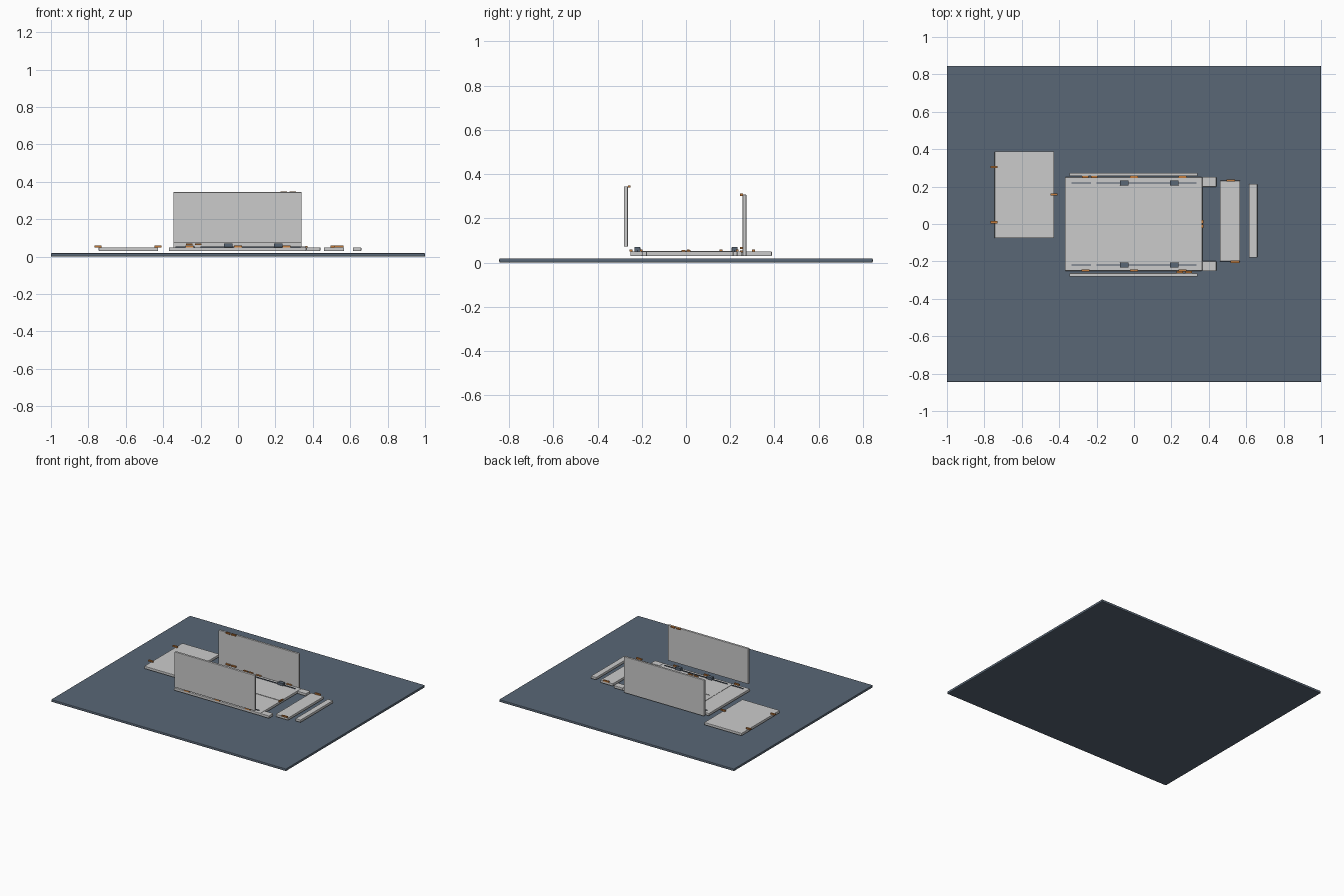
import bpy
import bmesh

cube = bpy.data.objects.get("Cube")
if cube:
    bpy.data.objects.remove(cube)


def material(name, r, g, b):
    m = bpy.data.materials.new(name)
    m.use_nodes = True
    m.diffuse_color = (r, g, b, 1)
    m.node_tree.nodes["Principled BSDF"].inputs["Base Color"].default_value = (r, g, b, 1)
    return m


GREY = material("light grey", 0.6, 0.6, 0.6)
SLATE = material("slate blue", 0.1, 0.135, 0.18)
DARK = material("dark slate", 0.065, 0.09, 0.13)
ORANGE = material("burnt orange", 0.55, 0.2, 0.045)


def box(name, mat, xs, ys, zs, bevel=0.0):
    """Box spanning the given (min, max) ranges, with optional chamfered edges."""
    bm = bmesh.new()
    bmesh.ops.create_cube(bm, size=1)
    for v in bm.verts:
        v.co = [(a + b) / 2 + c * (b - a) for c, (a, b) in zip(v.co, (xs, ys, zs))]
    mesh = bpy.data.meshes.new(name)
    bm.to_mesh(mesh)
    bm.free()
    mesh.materials.append(mat)
    ob = bpy.data.objects.new(name, mesh)
    bpy.context.collection.objects.link(ob)
    if bevel:
        mod = ob.modifiers.new("edge", "BEVEL")
        mod.width = bevel
        mod.segments = 2
    return ob


def block(name, mat, center, size, bevel=0.0):
    return box(name, mat, *[(c - s / 2, c + s / 2) for c, s in zip(center, size)], bevel)


# Ground board
box("base_board", SLATE, (-1, 1), (-0.845, 0.845), (0, 0.019), 0.005)

# Central tray with two tongues at its end
LOW = (0.03, 0.05)
box("tray_floor", GREY, (-0.37, 0.365), (-0.25, 0.25), LOW, 0.003)
for side, y in (("back", 0.225), ("front", -0.225)):
    block(side + "_tongue", GREY, (0.4025, y, 0.04), (0.075, 0.053, 0.02), 0.003)

# Thin rails and pads along both long edges of the tray
for side, s in (("back", 1), ("front", -1)):
    for i, xs in enumerate(((-0.335, -0.23), (-0.2, 0.335))):
        ys = sorted((s * 0.217, s * 0.222))
        box(f"{side}_rail_{i}", DARK, xs, ys, (0.05, 0.055))
    for i, x in enumerate((-0.052, 0.215)):
        block(f"{side}_pad_{i}", SLATE, (x, s * 0.22, 0.06), (0.046, 0.027, 0.02), 0.002)

# Raised seams on the tray floor
box("centre_seam", GREY, (-0.2, 0.362), (-0.003, 0.003), (0.05, 0.053))
box("cross_seam", GREY, (-0.232, -0.229), (-0.21, 0.21), (0.05, 0.052))

# Upright side panels
box("front_panel", GREY, (-0.345, 0.34), (-0.281, -0.263), (0.072, 0.345), 0.003)
box("back_panel", GREY, (-0.345, 0.34), (0.256, 0.273), (0.03, 0.307), 0.003)

# Loose panels lying beside the tray
box("left_loose_panel", GREY, (-0.745, -0.427), (-0.076, 0.388), LOW, 0.003)
box("right_loose_panel", GREY, (0.46, 0.568), (-0.2, 0.232), LOW, 0.003)
box("end_strip", GREY, (0.615, 0.659), (-0.18, 0.214), LOW, 0.003)

# Orange latch tabs: position and length along x
tabs = {
    "left_panel": [(-0.748, 0.305, 0.055, 0.038), (-0.748, 0.01, 0.055, 0.038),
                   (-0.428, 0.158, 0.055, 0.038)],
    "right_panel": [(0.517, 0.232, 0.055, 0.046), (0.54, -0.202, 0.055, 0.046)],
    "tray_front": [(x, -0.249, 0.055, 0.042) for x in (-0.26, 0, 0.26)],
    "tray_back": [(x, 0.251, 0.05, 0.042) for x in (0, 0.26)],
    "front_panel": [(x, -0.257, 0.344, 0.034) for x in (0.245, 0.292)],
    "back_panel": [(x, 0.251, 0.307, 0.036) for x in (-0.26, -0.212)],
    "back_lower": [(x, 0.251, 0.066, 0.036) for x in (-0.26, -0.212)],
}
for part, spots in tabs.items():
    for i, (x, y, z, length) in enumerate(spots):
        block(f"{part}_tab_{i}", ORANGE, (x, y, z), (length, 0.012, 0.01))

# Pair of tabs on the open end of the tray
for i, y in enumerate((-0.012, 0.012)):
    block(f"tray_end_tab_{i}", ORANGE, (0.366, y, 0.053), (0.01, 0.018, 0.01))
